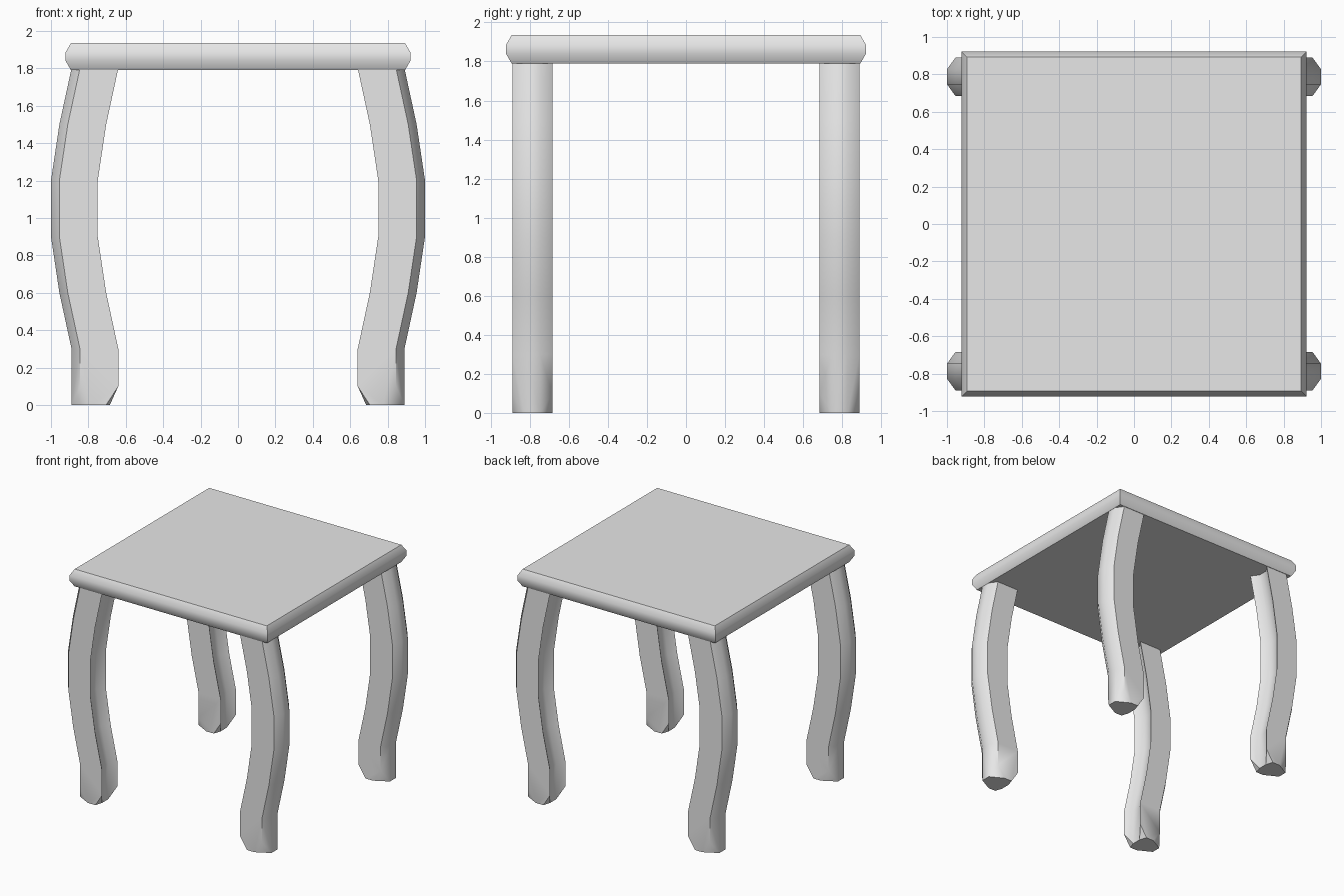
import bpy, bmesh, math

cube = bpy.data.objects.get("Cube")
if cube:
    bpy.data.objects.remove(cube, do_unlink=True)

grey = bpy.data.materials.new("light_grey")
grey.use_nodes = True
grey.diffuse_color = (0.8, 0.8, 0.8, 1)
grey.node_tree.nodes["Principled BSDF"].inputs["Base Color"].default_value = (0.8, 0.8, 0.8, 1)


def finish(name, bm):
    """Turn a bmesh into a grey object, smooth along its rounded sides."""
    bmesh.ops.recalc_face_normals(bm, faces=bm.faces)
    mesh = bpy.data.meshes.new(name)
    bm.to_mesh(mesh)
    bm.free()
    mesh.materials.append(grey)
    obj = bpy.data.objects.new(name, mesh)
    bpy.context.collection.objects.link(obj)
    bpy.ops.object.select_all(action='DESELECT')
    obj.select_set(True)
    bpy.context.view_layer.objects.active = obj
    bpy.ops.object.shade_smooth_by_angle(angle=math.radians(42))


def bridge(bm, a, b):
    n = len(a)
    return [bm.faces.new((a[i], a[(i + 1) % n], b[(i + 1) % n], b[i])) for i in range(n)]


# Square top with a rounded rim
bm = bmesh.new()
rings = []
for half, z in [(0.893, 1.79), (0.922, 1.84), (0.922, 1.885), (0.893, 1.935)]:
    rings.append([bm.verts.new((x * half, y * half, z))
                  for x, y in [(-1, -1), (1, -1), (1, 1), (-1, 1)]])
for low, high in zip(rings, rings[1:]):
    bridge(bm, low, high)
bm.faces.new(rings[0])
bm.faces.new(rings[-1])
finish("table_top", bm)

# Leg: bowed path of (outer x, z), section faceted outside and hollow inside
PATH = [(0.89, 1.8), (0.955, 1.5), (1.0, 1.2), (1.0, 0.9), (0.955, 0.6), (0.89, 0.3)]
HALF, FLAT, STEP, DEPTH = 0.102, 0.04, 0.045, 0.205
SECTION = [(STEP, HALF), (0, FLAT), (0, -FLAT), (STEP, -HALF),
           (STEP + DEPTH, -HALF), (DEPTH, -FLAT), (DEPTH, FLAT), (STEP + DEPTH, HALF)]
LEG_Y, FOOT_X, CUT = 0.787, 0.89, 0.1


def leg(name, sx, sy):
    bm = bmesh.new()

    def vert(outer, inset, y, z):
        return bm.verts.new((sx * (outer - inset), sy * (LEG_Y + y), z))

    rings = [[vert(px, dx, y, z) for dx, y in SECTION] for px, z in PATH]
    # The foot keeps its four section corners raised where they are cut off
    foot = [vert(FOOT_X, dx, y, CUT if abs(y) == HALF else 0) for dx, y in SECTION]
    rings.append(foot)
    for high, low in zip(rings, rings[1:-1]):
        bridge(bm, high, low)
    bm.faces.new(rings[0])
    prev = rings[-2]
    f_out, f_in = [vert(FOOT_X, dx, -HALF, 0) for dx in (0.115, 0.185)]
    b_out, b_in = [vert(FOOT_X, dx, HALF, 0) for dx in (0.115, 0.185)]
    for i in (0, 1, 2, 4, 5, 6):
        bm.faces.new((prev[i], prev[i + 1], foot[i + 1], foot[i]))
    bm.faces.new((prev[3], prev[4], foot[4], f_in, f_out, foot[3]))
    bm.faces.new((prev[7], prev[0], foot[0], b_out, b_in, foot[7]))
    # Corner cuts and sole
    for tri in [(foot[3], foot[2], f_out), (foot[4], f_in, foot[5]),
                (foot[0], b_out, foot[1]), (foot[7], foot[6], b_in)]:
        bm.faces.new(tri)
    bm.faces.new((foot[1], foot[2], f_out, f_in, foot[5], foot[6], b_in, b_out))
    finish(name, bm)


for sx, side in ((1, "left"), (-1, "right")):
    for sy, end in ((-1, "front"), (1, "back")):
        leg(f"{end}_{side}_leg", sx, sy)
